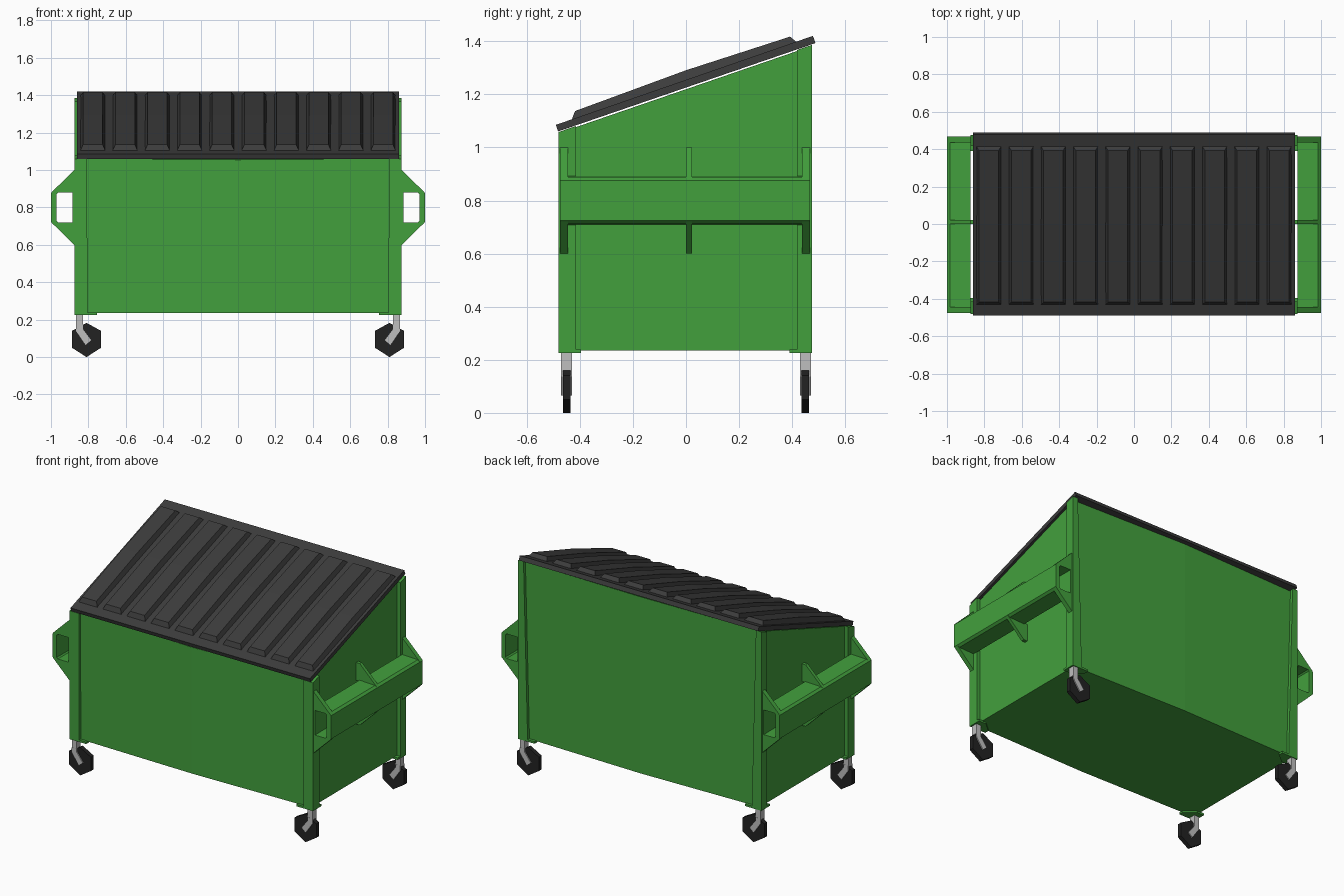
import bpy, bmesh

if "Cube" in bpy.data.objects:
    bpy.data.objects.remove(bpy.data.objects["Cube"])


def material(name, rgb):
    m = bpy.data.materials.new(name)
    m.diffuse_color = (*rgb, 1)
    m.use_nodes = True
    m.node_tree.nodes["Principled BSDF"].inputs["Base Color"].default_value = m.diffuse_color
    return m


GREEN = material("green paint", (0.055, 0.35, 0.046))
LID = material("dark grey plastic", (0.045, 0.045, 0.045))
RUBBER = material("black rubber", (0.016, 0.016, 0.016))
STEEL = material("light steel", (0.52, 0.52, 0.52))


def loft(name, loops, mat, closed=False):
    """Skin a list of equal-length loops; cap the ends, or join them in a ring."""
    bm = bmesh.new()
    rows = [[bm.verts.new(p) for p in loop] for loop in loops]
    n = len(rows[0])
    pairs = list(zip(rows, rows[1:]))
    if closed:
        pairs.append((rows[-1], rows[0]))
    for a, b in pairs:
        for i in range(n):
            j = (i + 1) % n
            bm.faces.new((a[i], a[j], b[j], b[i]))
    if not closed:
        bm.faces.new(rows[0])
        bm.faces.new(rows[-1])
    bmesh.ops.recalc_face_normals(bm, faces=bm.faces)
    me = bpy.data.meshes.new(name)
    bm.to_mesh(me)
    bm.free()
    me.materials.append(mat)
    ob = bpy.data.objects.new(name, me)
    bpy.context.collection.objects.link(ob)
    return ob


def mirror_x(ob):
    ob.modifiers.new("mirror", 'MIRROR').use_bisect_axis[0] = False
    return ob


def along_y(name, xz, y0, y1, mat):
    return loft(name, [[(x, y, z) for x, z in xz] for y in (y0, y1)], mat)


def rim(y):
    """Height of the sloped top edge."""
    return 1.219 + 0.344 * y


# Main bin, front and back slightly bowed, sloped top
plan = [(-0.848, -0.462), (0, -0.477), (0.848, -0.462),
        (0.848, 0.455), (0, 0.473), (-0.848, 0.455)]
loft("bin_body", [[(x, y, 0.235) for x, y in plan],
                  [(x, y, rim(y)) for x, y in plan]], GREEN)

# Corner posts, feet and casters
for label, yo, yi, top_x in (("front", -0.48, -0.415, 0.807), ("back", 0.475, 0.418, 0.835)):
    s = -1 if yo < 0 else 1
    low = [(0.805, yo), (0.875, yo), (0.875, yi), (0.805, yi)]
    high = [(top_x, yo), (0.875, yo), (0.875, yi), (top_x, yi)]
    mirror_x(loft(label + "_post", [[(x, y, 0.225) for x, y in low],
                                    [(x, y, rim(y) + 0.004) for x, y in high]], GREEN))
    foot = [(0.875, yo), (0.755, yo), (0.755, yo - s * 0.03),
            (0.82, yo - s * 0.085), (0.875, yo - s * 0.085)]
    mirror_x(loft(label + "_foot", [[(x, y, z) for x, y in foot] for z in (0.225, 0.238)], GREEN))

    c = s * 0.45
    hexagon = [(0.888, 0.05), (0.888, 0.14), (0.81, 0.183),
               (0.732, 0.14), (0.732, 0.05), (0.81, 0.0)]
    mirror_x(along_y(label + "_wheel", hexagon, c - 0.014, c + 0.014, RUBBER))
    stem = [(0.83, 0.23), (0.865, 0.23), (0.865, 0.16), (0.83, 0.16)]
    mirror_x(along_y(label + "_caster_stem", stem, c - 0.02, c + 0.02, STEEL))
    arm = [(0.83, 0.17), (0.865, 0.17), (0.865, 0.138), (0.815, 0.065),
           (0.785, 0.09), (0.83, 0.15)]
    for k in (-1, 1):
        mirror_x(along_y(label + "_caster_arm", arm, c + k * 0.014, c + k * 0.021, STEEL))

# Fork sleeves: hollow tube along each side
outer = [(0.873, 0.892), (0.985, 0.888), (1.0, 0.876), (1.0, 0.724), (0.985, 0.712), (0.873, 0.708)]
inner = [(0.885, 0.88), (0.962, 0.88), (0.97, 0.872), (0.97, 0.728), (0.962, 0.72), (0.885, 0.72)]
Y0, Y1 = -0.475, 0.467
mirror_x(loft("fork_sleeve", [[(x, y, z) for x, z in prof] for prof, y in
                              ((outer, Y0), (outer, Y1), (inner, Y1), (inner, Y0))],
              GREEN, closed=True))

# Triangular gussets above and below the sleeves
for a, b, x0 in ((Y0, -0.445, 0.87), (0.0, 0.022, 0.845), (0.437, Y1, 0.87)):
    for d in (-1, 1):
        tri = [(x0, 0.8 + d * 0.2), (0.875, 0.8 + d * 0.2),
               (0.998, 0.8 + d * 0.08), (x0, 0.8 + d * 0.085)]
        mirror_x(along_y("sleeve_gusset", tri, a, b, GREEN))

# Sloped lid plate
plate = [(-0.482, 1.06), (-0.49, 1.085), (0.478, 1.42), (0.488, 1.393)]
loft("lid_plate", [[(x, y, z) for y, z in plate] for x in (-0.86, 0.86)], LID)

# Ten raised lid ribs, tapered and gently bowed
stations = [(-0.43, 0.0), (-0.418, 0.027), (0.0, 0.036), (0.392, 0.027), (0.415, 0.0)]
for i in range(10):
    cx = (i - 4.5) * 0.1725
    loops = []
    for y, h in stations:
        z = 1.2546 + 0.346 * y
        w = 0.052 if h else 0.066
        loops.append([(cx - 0.067, y, z - 0.006), (cx - w, y, z + h),
                      (cx + w, y, z + h), (cx + 0.067, y, z - 0.006)])
    loft("lid_rib", loops, LID)
